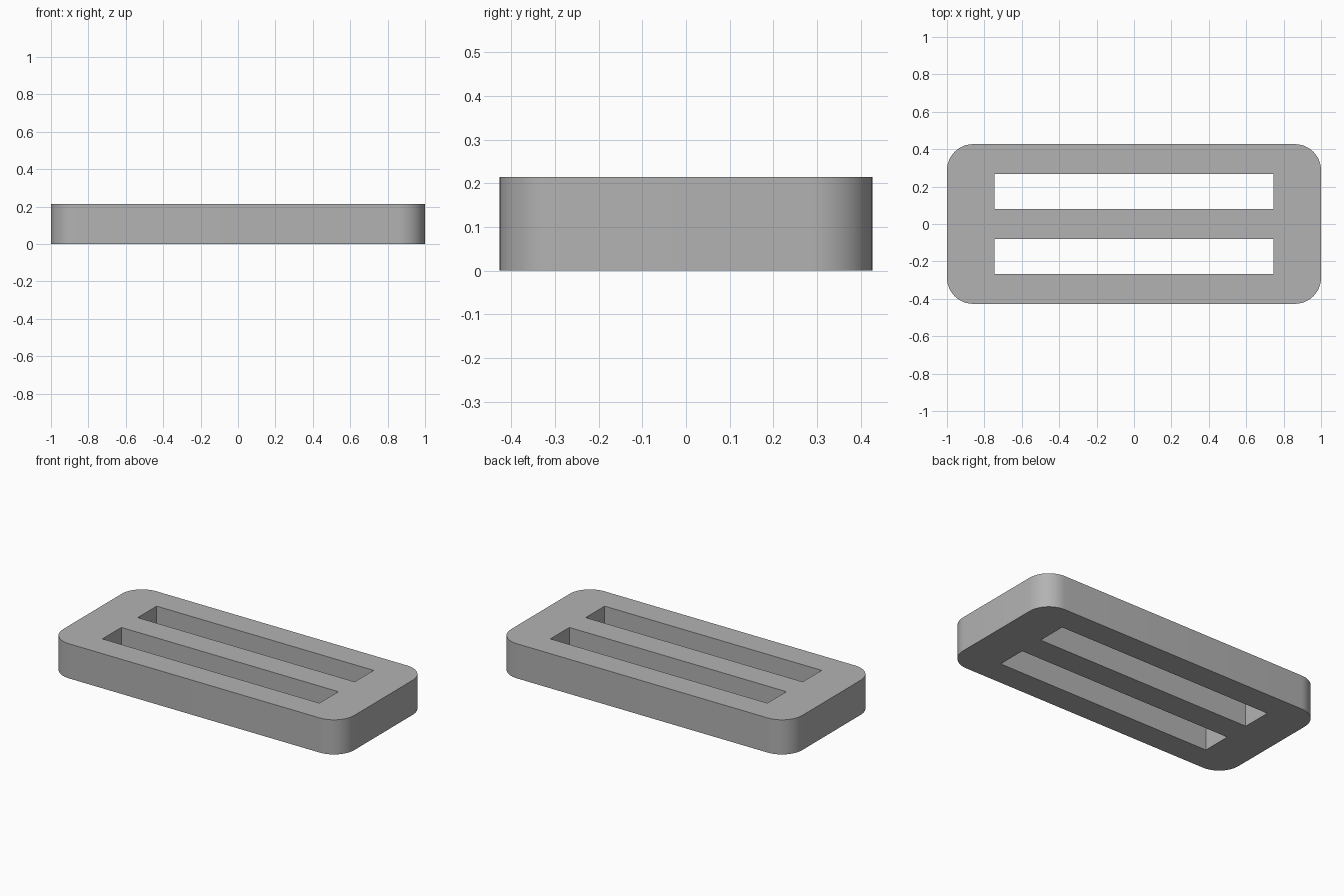
import bpy, bmesh, math

if "Cube" in bpy.data.objects:
    bpy.data.objects.remove(bpy.data.objects["Cube"])

HALF_X, HALF_Y, HEIGHT = 1.0, 0.427, 0.215
RADIUS, STEPS = 0.14, 12
SLOT_X, SLOT_IN, SLOT_OUT = 0.745, 0.08, 0.266


def rounded_outline():
    """Rectangle outline with quarter-round corners."""
    points = []
    for k, (sx, sy) in enumerate([(1, 1), (-1, 1), (-1, -1), (1, -1)]):
        cx, cy = sx * (HALF_X - RADIUS), sy * (HALF_Y - RADIUS)
        for i in range(STEPS + 1):
            a = math.pi / 2 * (k + i / STEPS)
            points.append((cx + RADIUS * math.cos(a), cy + RADIUS * math.sin(a)))
    return points


def slot_outline(side):
    """Long rectangular slot on one side of the centre bar."""
    y0, y1 = side * SLOT_IN, side * SLOT_OUT
    return [(-SLOT_X, y0), (SLOT_X, y0), (SLOT_X, y1), (-SLOT_X, y1)]


def add_loop(bm, points):
    verts = [bm.verts.new((x, y, 0)) for x, y in points]
    return [bm.edges.new((v, verts[(i + 1) % len(verts)])) for i, v in enumerate(verts)]


# Flat profile with two slots, raised to full thickness
bm = bmesh.new()
edges = []
for outline in (rounded_outline(), slot_outline(1), slot_outline(-1)):
    edges += add_loop(bm, outline)
bmesh.ops.triangle_fill(bm, edges=edges, use_beauty=True, normal=(0, 0, 1))
top = bmesh.ops.extrude_face_region(bm, geom=bm.faces[:], use_keep_orig=True)
bmesh.ops.translate(bm, vec=(0, 0, HEIGHT),
                    verts=[g for g in top["geom"] if isinstance(g, bmesh.types.BMVert)])
bmesh.ops.recalc_face_normals(bm, faces=bm.faces[:])

mesh = bpy.data.meshes.new("strap_slider")
bm.to_mesh(mesh)
bm.free()
slider = bpy.data.objects.new("strap_slider", mesh)
bpy.context.collection.objects.link(slider)

# Plain grey finish
grey = bpy.data.materials.new("grey")
grey.diffuse_color = (0.45, 0.45, 0.45, 1)
grey.use_nodes = True
grey.node_tree.nodes["Principled BSDF"].inputs["Base Color"].default_value = grey.diffuse_color
mesh.materials.append(grey)

# Smooth the round corners, keep the rims sharp
bpy.context.view_layer.objects.active = slider
slider.select_set(True)
bpy.ops.object.shade_smooth_by_angle(angle=math.radians(30))
